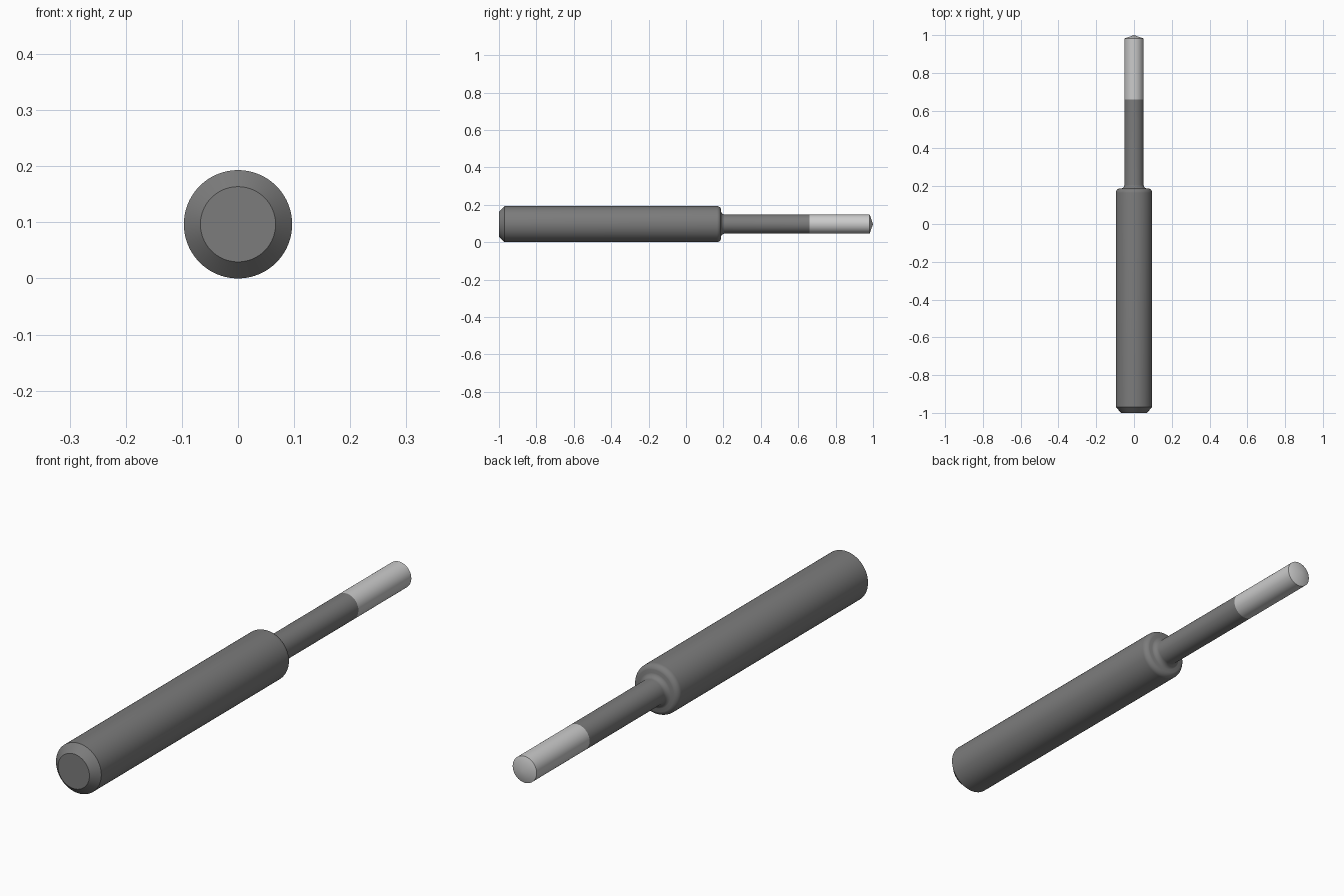
import bpy, bmesh
from math import sin, cos, pi, radians

if "Cube" in bpy.data.objects:
    bpy.data.objects.remove(bpy.data.objects["Cube"])

R, r = 0.0965, 0.051      # handle and pin radii
SEG = 96


def material(name, v):
    m = bpy.data.materials.new(name)
    m.diffuse_color = (v, v, v, 1)
    m.use_nodes = True
    m.node_tree.nodes["Principled BSDF"].inputs["Base Color"].default_value = m.diffuse_color
    return m


def arc(cy, cr, rad, a0, a1, n=8):
    """Profile points (y, radius) along an arc, angles in degrees from +y."""
    angles = [radians(a0 + (a1 - a0) * i / n) for i in range(n + 1)]
    return [(cy + rad * cos(a), cr + rad * sin(a)) for a in angles]


def lathe(name, profile, mat):
    """Spin a (y, radius) profile around the lengthwise axis."""
    bm = bmesh.new()
    rings = []
    for y, rad in profile:
        if rad == 0:
            rings.append([bm.verts.new((0, y, R))] * SEG)
        else:
            rings.append([bm.verts.new((rad * cos(2 * pi * i / SEG), y,
                                        R + rad * sin(2 * pi * i / SEG)))
                          for i in range(SEG)])
    for a, b in zip(rings, rings[1:]):
        for i in range(SEG):
            j = (i + 1) % SEG
            bm.faces.new(dict.fromkeys((a[i], a[j], b[j], b[i])))
    bmesh.ops.recalc_face_normals(bm, faces=bm.faces)
    me = bpy.data.meshes.new(name)
    bm.to_mesh(me)
    bm.free()
    ob = bpy.data.objects.new(name, me)
    bpy.context.collection.objects.link(ob)
    me.materials.append(mat)
    bpy.ops.object.select_all(action='DESELECT')
    ob.select_set(True)
    bpy.context.view_layer.objects.active = ob
    bpy.ops.object.shade_smooth_by_angle(angle=radians(20))


dark = material("dark_steel", 0.2)
light = material("light_steel", 0.6)

# Handle with chamfered end, rounded shoulder and fillet into the neck
shoulder = arc(0.165, R - 0.023, 0.023, 90, 15)
fillet = arc(0.208, r + 0.021, 0.021, 195, 270)
lathe("handle_and_neck",
      [(-1, 0), (-1, 0.067), (-0.97, R)] + shoulder + fillet + [(0.66, r)], dark)

# Bright tip with a shallow cone end
lathe("tip", [(0.66, r), (0.982, r), (1, 0)], light)
